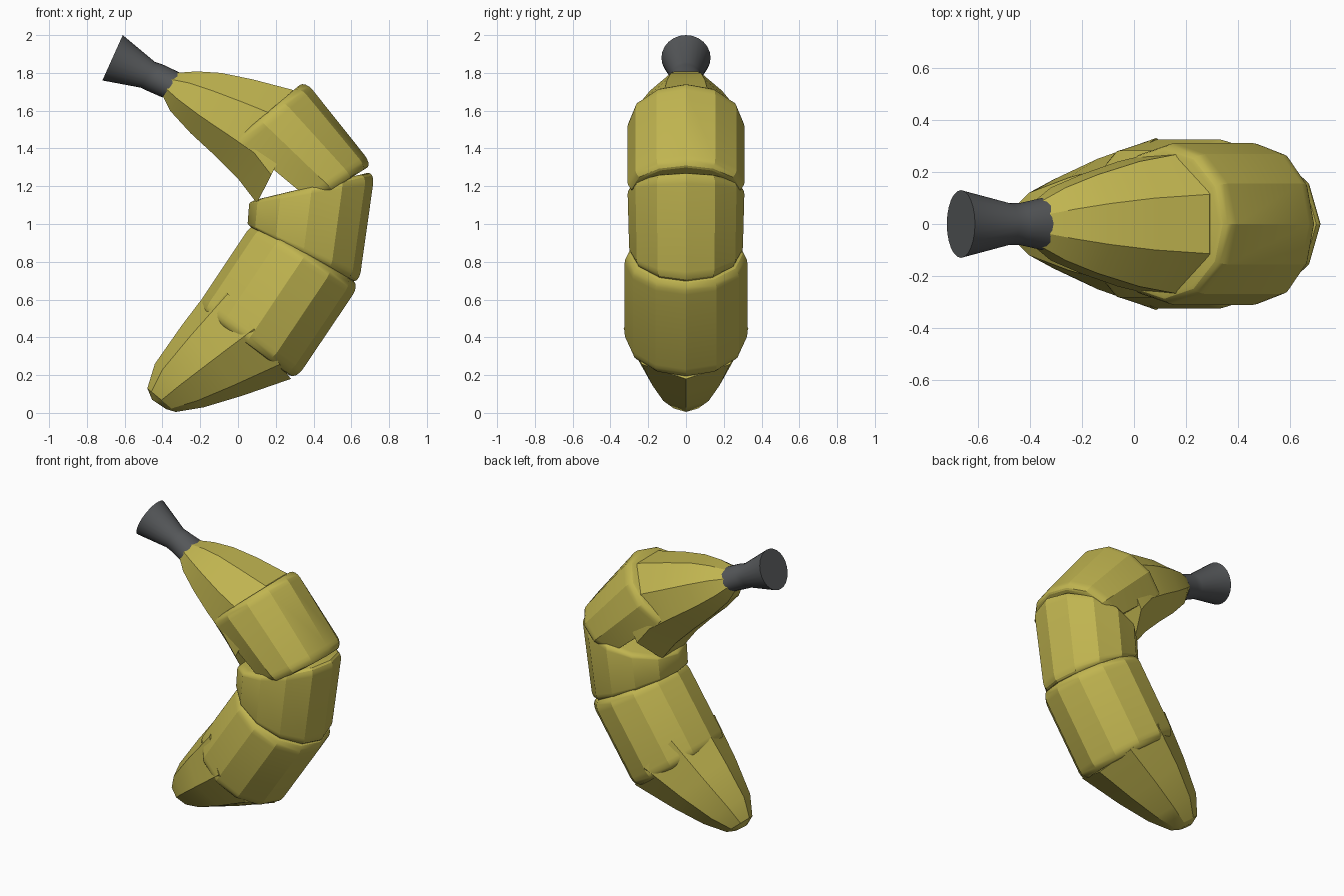
import bpy, bmesh, math
from mathutils import Vector

if "Cube" in bpy.data.objects:
    bpy.data.objects.remove(bpy.data.objects["Cube"])


def material(name, color):
    m = bpy.data.materials.new(name)
    m.diffuse_color = (*color, 1)
    m.use_nodes = True
    m.node_tree.nodes["Principled BSDF"].inputs["Base Color"].default_value = m.diffuse_color
    return m


YELLOW = material("yellow_peel", (0.53, 0.46, 0.08))
DARK = material("dark_stem", (0.09, 0.095, 0.10))


def loft(name, rings, n, mat, offset=False, clamp=-1.0):
    """Ring = (outer x, outer z, inner x, inner z, half width in y, scale)."""
    bm = bmesh.new()
    loops = []
    turn = math.pi / n if offset else 0
    grow = 1 / math.cos(turn)
    for ox, oz, ix, iz, ry, s in rings:
        outer, inner = Vector((ox, 0, oz)), Vector((ix, 0, iz))
        mid, rad = (outer + inner) / 2, (outer - inner) / 2 * grow
        loop = []
        for k in range(n):
            a = 2 * math.pi * k / n + turn
            u, v = max(math.cos(a), clamp), math.sin(a)
            if clamp > -1 and abs(u - clamp) < 1e-4:
                v = min(max(v, -0.87), 0.87)
            loop.append(bm.verts.new(mid + rad * u * s + Vector((0, ry * grow * v * s, 0))))
        loops.append(loop)
    for a, b in zip(loops, loops[1:]):
        for k in range(n):
            bm.faces.new((a[k], a[(k + 1) % n], b[(k + 1) % n], b[k]))
    bm.faces.new(loops[0])
    bm.faces.new(loops[-1])
    bmesh.ops.recalc_face_normals(bm, faces=bm.faces)
    me = bpy.data.meshes.new(name)
    bm.to_mesh(me)
    bm.free()
    me.materials.append(mat)
    ob = bpy.data.objects.new(name, me)
    bpy.context.collection.objects.link(ob)
    bpy.ops.object.select_all(action='DESELECT')
    ob.select_set(True)
    bpy.context.view_layer.objects.active = ob
    bpy.ops.object.shade_smooth_by_angle(angle=math.radians(26))
    return ob


def segment(name, a, b, clamp=-1.0):
    """Twelve-sided body section with rounded rims between two end rings."""
    rings = []
    for t, s in ((0, .88), (.01, .925), (.035, .965), (.07, .99), (.11, 1),
                 (.89, 1), (.93, .99), (.965, .965), (.99, .925), (1, .88)):
        rings.append([p + (q - p) * t for p, q in zip(a, b)] + [s])
    return loft(name, rings, 12, YELLOW, clamp=clamp)


# Flared stem
loft("stem", [(-.61, 2.0, -.718, 1.76, .13, 1), (-.44, 1.858, -.515, 1.722, .08, 1),
              (-.40, 1.845, -.48, 1.705, .08, 1), (-.305, 1.80, -.40, 1.67, .10, 1)], 24, DARK)

# Upper tapered neck, flat face on the outer side
loft("upper_neck", [(-.33, 1.80, -.40, 1.68, .09, 1), (-.22, 1.808, -.36, 1.60, .14, 1),
                    (-.09, 1.80, -.25, 1.48, .19, 1), (.08, 1.765, -.12, 1.36, .24, 1),
                    (.29, 1.71, 0, 1.24, .275, 1), (.36, 1.62, .10, 1.11, .28, 1)],
     8, YELLOW, offset=True)

# Three overlapping body sections
segment("upper_body", (.355, 1.76, -.13, 1.35, .31), (.71, 1.315, .29, 1.05, .31), clamp=-0.5)
segment("middle_body", (.725, 1.28, .06, 1.12, .31), (.64, .68, .05, .99, .30))
segment("lower_body", (.645, .68, .08, 1.01, .325), (.305, .175, -.22, .56, .325))

# Lower rounded tip, ridge on the outer side
loft("lower_tip", [(-.38, .02, -.455, .07, .04, 1), (-.33, .005, -.48, .13, .09, 1),
                   (-.18, .03, -.44, .26, .17, 1), (.02, .09, -.30, .46, .25, 1),
                   (.28, .18, -.11, .71, .33, 1)], 8, YELLOW)
